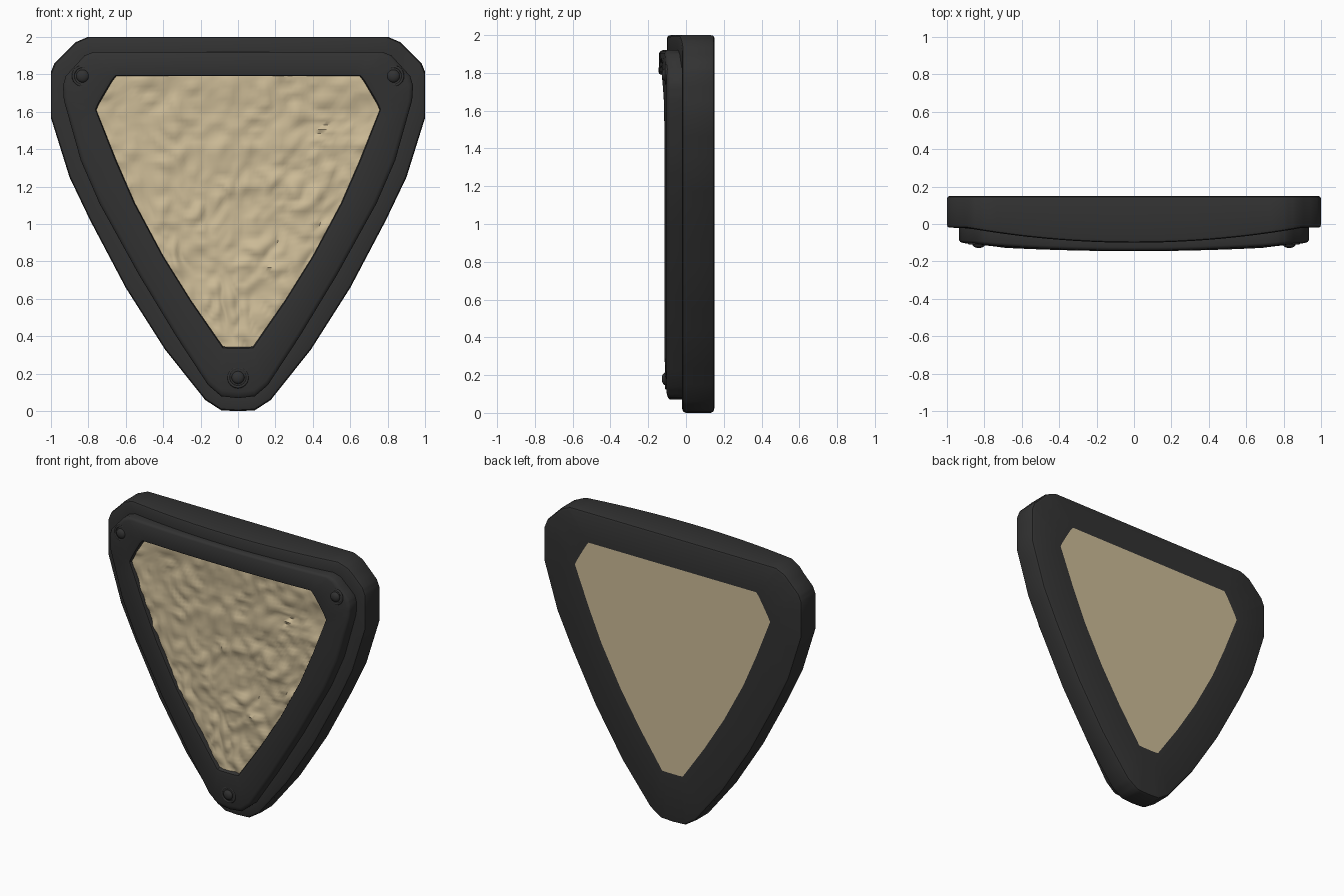
import bpy, bmesh, math
from mathutils import Vector, noise

cube = bpy.data.objects.get("Cube")
if cube:
    bpy.data.objects.remove(cube)


def material(name, color, rough):
    m = bpy.data.materials.new(name)
    m.use_nodes = True
    m.diffuse_color = color
    b = m.node_tree.nodes["Principled BSDF"]
    b.inputs["Base Color"].default_value = color
    b.inputs["Roughness"].default_value = rough
    return m


black = material("charcoal rubber", (0.032, 0.032, 0.032, 1), 0.6)
stone = material("sandstone", (0.61, 0.50, 0.31, 1), 0.9)

# Right-hand halves of the three matching outlines, (x, z) from top to bottom
OUTER = [(0, 2), (.80, 2), (.87, 1.97), (.98, 1.86), (1, 1.81), (1, 1.57),
         (.90, 1.25), (.79, 1.02), (.60, .66), (.39, .33), (.175, .06), (.09, .005), (0, 0)]
RIDGE = [(0, 1.92), (.77, 1.92), (.82, 1.90), (.92, 1.79), (.935, 1.74), (.93, 1.66),
         (.84, 1.34), (.74, 1.11), (.53, .73), (.33, .40), (.16, .14), (.09, .08), (0, .07)]
INNER = [(0, 1.79), (.65, 1.79), (.67, 1.765), (.72, 1.68), (.74, 1.645), (.757, 1.61),
         (.65, 1.34), (.55, 1.11), (.40, .83), (.25, .59), (.08, .345), (.05, .343), (0, .343)]


def outline(half):
    """Subdivide the half outline and mirror it into a closed loop."""
    pts = []
    for i, (a, b) in enumerate(zip(half, half[1:])):
        n = 12 if i == 0 else 3
        pts += [Vector(a).lerp(Vector(b), k / n) for k in range(n)]
    pts.append(Vector(half[-1]))
    return pts + [Vector((-p.x, p.y)) for p in reversed(pts[1:-1])]


outer, ridge, inner = map(outline, (OUTER, RIDGE, INNER))


def bulge(x, z):
    """Forward bow of the top bar, fading out below it."""
    return max(0, 1 - (x / .9) ** 2) * min(1, max(0, (z - 1.6) / .18))


def finish(name, bm, mats, angle):
    bmesh.ops.recalc_face_normals(bm, faces=bm.faces)
    me = bpy.data.meshes.new(name)
    bm.to_mesh(me)
    bm.free()
    ob = bpy.data.objects.new(name, me)
    bpy.context.collection.objects.link(ob)
    for m in mats:
        me.materials.append(m)
    bpy.ops.object.select_all(action='DESELECT')
    ob.select_set(True)
    bpy.context.view_layer.objects.active = ob
    bpy.ops.object.shade_smooth_by_angle(angle=math.radians(angle))
    return ob


# Frame: loft from the back panel edge, around the slab and raised ridge, to the opening
# Each ring: outline, blend towards the opening, depth, bow
rings = [(inner, 0, .15, 0), (outer, .07, .15, 0), (outer, .02, .145, 0), (outer, 0, .13, 0),
         (outer, 0, 0, .08), (outer, .02, -.015, .08), (outer, .06, -.02, .08),
         (ridge, 0, -.02, .08), (ridge, 0, -.085, .04), (ridge, .04, -.096, .04),
         (ridge, .12, -.102, .04), (ridge, .88, -.115, .03), (ridge, .97, -.112, .03),
         (inner, 0, -.10, .03), (inner, 0, .02, 0)]
bm = bmesh.new()
loops = []
for line, t, y, bow in rings:
    pts = [p.lerp(q, t) for p, q in zip(line, inner)]
    loops.append([bm.verts.new((p.x, y - bow * bulge(p.x, p.y), p.y)) for p in pts])
for a, b in zip(loops, loops[1:]):
    for i in range(len(a)):
        j = (i + 1) % len(a)
        bm.faces.new((a[i], a[j], b[j], b[i]))
# Flat stone back
bm.faces.new(loops[0]).material_index = 1
finish("frame", bm, [black, stone], 40)


# Rough stone front, its edge tucked into the frame
def half_width(z):
    side = INNER[1:-2]
    for (x0, z0), (x1, z1) in zip(side, side[1:]):
        if z1 <= z <= z0:
            return x0 + (x1 - x0) * (z0 - z) / (z0 - z1)
    return side[0][0] if z > 1 else side[-1][0]


def rough(x, z):
    p = Vector((x, 0, z))
    warp = noise.noise_vector(p * 5) * .06
    big = noise.noise((p + warp) * 6)
    chips = abs(noise.noise((p + warp) * 11 + Vector((7, 3, 1))))
    deep = 1 + .6 * math.exp(-((x - .2) ** 2 + (z - 1.1) ** 2) / .2)
    return (.012 * big + .026 * (chips - .25)) * deep


bm = bmesh.new()
ROWS, COLS = 64, 60
grid = []
for r in range(ROWS + 1):
    z = .33 + 1.475 * r / ROWS
    w = half_width(z) + .015
    row = []
    for c in range(COLS + 1):
        x = w * (2 * c / COLS - 1)
        y = max(-.118, -.088 - .015 * bulge(x, z) - rough(x, z))
        row.append(bm.verts.new((x, y, z)))
    grid.append(row)
for a, b in zip(grid, grid[1:]):
    for c in range(COLS):
        bm.faces.new((a[c], a[c + 1], b[c + 1], b[c]))
finish("stone_panel", bm, [stone], 50)

# Corner rivets, each a low dome in a thin collar
for name, x, z in (("rivet_left", .83, 1.79), ("rivet_right", -.83, 1.79), ("rivet_bottom", 0, .18)):
    bpy.ops.mesh.primitive_uv_sphere_add(segments=20, ring_count=12, radius=.034,
                                         location=(x, -.108, z))
    ob = bpy.context.object
    ob.name = name
    ob.scale.y = .6
    ob.data.materials.append(black)
    bpy.ops.object.shade_smooth()
    bpy.ops.mesh.primitive_torus_add(major_radius=.05, minor_radius=.008, major_segments=24,
                                     minor_segments=6, location=(x, -.103, z),
                                     rotation=(math.pi / 2, 0, 0))
    ob = bpy.context.object
    ob.name = name + "_collar"
    ob.data.materials.append(black)
    bpy.ops.object.shade_smooth()
